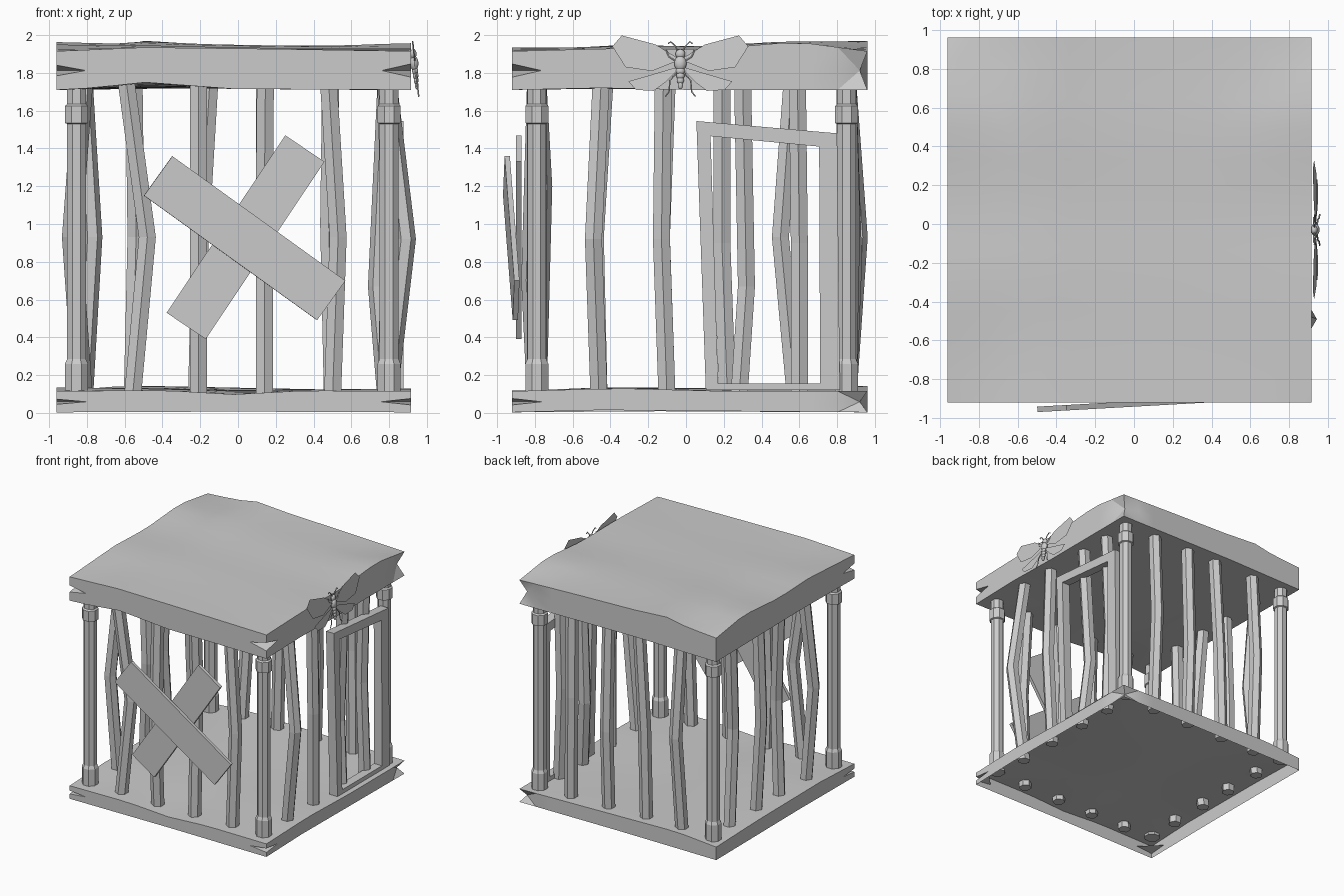
import bpy, bmesh, math
from mathutils import Vector, Matrix

if "Cube" in bpy.data.objects:
    bpy.data.objects.remove(bpy.data.objects["Cube"])

X0, X1, Y0, Y1 = -0.96, 0.915, -0.92, 0.96


def mesh_obj(name, bm):
    bmesh.ops.recalc_face_normals(bm, faces=bm.faces[:])
    me = bpy.data.meshes.new(name)
    bm.to_mesh(me)
    bm.free()
    ob = bpy.data.objects.new(name, me)
    bpy.context.collection.objects.link(ob)
    return ob


def activate(ob):
    bpy.ops.object.select_all(action='DESELECT')
    ob.select_set(True)
    bpy.context.view_layer.objects.active = ob


def lerp_profile(pts, t):
    pts = [(0, 0)] + pts + [(1, 0)]
    for (a, ha), (b, hb) in zip(pts, pts[1:]):
        if t <= b:
            return ha + (hb - ha) * (t - a) / (b - a)
    return 0


def height(profiles, u, v):
    """Average of the edge profiles (front, back, left, right), weighted by nearness."""
    w = [1 / (d * d + 1e-6) for d in (v, 1 - v, u, 1 - u)]
    h = [lerp_profile(p, t) for p, t in zip(profiles, (u, u, v, v))]
    return sum(a * b for a, b in zip(w, h)) / sum(w)


def slab(name, z0, z1, top, bottom, notch_h, open_below=False):
    """Warped board with split corners."""
    n = 12
    bm = bmesh.new()
    grids = []
    for z, p in ((z0, bottom), (z1, top)):
        g = [[bm.verts.new((X0 + (X1 - X0) * i / n, Y0 + (Y1 - Y0) * j / n,
                            z + height(p, i / n, j / n)))
              for j in range(n + 1)] for i in range(n + 1)]
        grids.append(g)
        for i in range(n):
            for j in range(n):
                bm.faces.new((g[i][j], g[i + 1][j], g[i + 1][j + 1], g[i][j + 1]))
    lo, hi = grids
    rim = ([(i, 0) for i in range(n)] + [(n, j) for j in range(n)]
           + [(i, n) for i in range(n, 0, -1)] + [(0, j) for j in range(n, 0, -1)])
    # side walls; the back right corner is dented at mid height
    mid = {k: bm.verts.new((lo[k[0]][k[1]].co + hi[k[0]][k[1]].co) / 2) for k in rim}
    mid[(n, n)].co += Vector((-.045, -.04, 0))
    for p, q in zip(rim, rim[1:] + rim[:1]):
        bm.faces.new((lo[p[0]][p[1]], lo[q[0]][q[1]], mid[q], mid[p]))
        bm.faces.new((mid[p], mid[q], hi[q[0]][q[1]], hi[p[0]][p[1]]))
    bmesh.ops.triangulate(bm, faces=bm.faces[:])
    ob = mesh_obj(name, bm)
    # split wood notches at the two front corners
    zm = (z0 + z1) / 2
    for cx, ax, k in ((X0, .155, .8), (X1, -.155, 1)):
        bm = bmesh.new()
        a, b, c = Vector((cx + ax, Y0, zm)), Vector((cx, Y0 + .155, zm)), Vector((cx, Y0, zm))
        m = (a + b) / 2
        # push the wedge past the faces so that it cuts cleanly
        a2, b2 = m + (a - m) * 1.5, m + (b - m) * 1.5
        push, dz = (c - m) * 2, Vector((0, 0, notch_h * k * 2))
        v = [bm.verts.new(p) for p in (a2, b2, a2 + push + dz, b2 + push + dz,
                                       a2 + push - dz, b2 + push - dz)]
        for f in ((0, 1, 3, 2), (0, 1, 5, 4), (2, 3, 5, 4), (0, 2, 4), (1, 3, 5)):
            bm.faces.new([v[q] for q in f])
        cut = mesh_obj("notch_cutter", bm)
        cut.hide_render = True
        mod = ob.modifiers.new("notch", 'BOOLEAN')
        mod.operation, mod.object, mod.solver = 'DIFFERENCE', cut, 'EXACT'
        activate(ob)
        bpy.ops.object.modifier_apply(modifier=mod.name)
        bpy.data.objects.remove(cut)
    if open_below:
        bm = bmesh.new()
        bm.from_mesh(ob.data)
        low = [f for f in bm.faces if max(v.co.z for v in f.verts) < z0 + .03
               and abs(f.normal.z) > .8]
        bmesh.ops.delete(bm, geom=low, context='FACES')
        bm.to_mesh(ob.data)
        bm.free()
    activate(ob)
    bpy.ops.object.shade_smooth_by_angle(angle=math.radians(30))
    return ob


def column(name, rings, sides, turn=0.0):
    """Faceted column through (x, y, z, radius) rings."""
    bm = bmesh.new()
    loops = [[bm.verts.new((x + r * math.cos(turn + math.tau * k / sides),
                            y + r * math.sin(turn + math.tau * k / sides), z))
              for k in range(sides)] for x, y, z, r in rings]
    for p, q in zip(loops, loops[1:]):
        for k in range(sides):
            m = (k + 1) % sides
            bm.faces.new((p[k], p[m], q[m], q[k]))
    bm.faces.new(loops[0])
    bm.faces.new(loops[-1])
    return mesh_obj(name, bm)


# floor (a shell open underneath) and roof boards
slab("roof_board", 1.71, 1.915,
     ([(.25, .02), (.6, .012)], [(.15, .02), (.25, .055), (.42, .035), (.7, .02)],
      [(.33, .035), (.55, .02), (.8, .055)], [(.3, .015), (.55, .01), (.8, .05)]),
     ([(.1, .01), (.25, .04), (.5, .005)], [(.4, .01), (.7, .005)],
      [(.4, .01)], [(.25, .01), (.5, .0)]), .035)
slab("floor_board", .003, .115,
     ([(.3, .005), (.5, -.017), (.7, .003)], [(.2, .03), (.6, .015)],
      [(.25, .02), (.7, .015)], [(.3, .015), (.6, .0)]),
     ([(.5, .004)], [(.5, .004)], [(.4, .006)], [(.25, .012)]), .017, True)

# corner posts with collars
for px, sx in ((-.855, "left"), (.8, "right")):
    for py, sy in ((-.79, "front"), (.85, "back")):
        r, c = .054, .066
        column(f"post_{sy}_{sx}", [(px, py, z, q) for z, q in (
            (.1, c), (.26, c), (.285, r), (1.53, r), (1.535, c),
            (1.625, c), (1.635, r), (1.75, r))], 8, math.pi / 8)

# bent bars: (base, mid, top) along the wall, outward bend, bend height
WALLS = {
    "front": [(-.56, -.48, -.59, -.02, .93), (-.21, -.21, -.21, .03, .7),
              (.14, .14, .145, -.03, 1.2), (.5, .53, .48, .0, .93)],
    "back": [(-.56, -.54, -.55, .06, .93), (-.22, -.2, -.15, .0, .9),
             (.14, .14, .14, .03, .8), (.5, .48, .49, .02, 1.0)],
    "left": [(-.46, -.48, -.43, .06, .93), (-.1, -.13, -.1, -.05, .93),
             (.22, .19, .19, .03, .9), (.58, .5, .56, -.02, .93)],
    "right": [(-.46, -.49, -.45, .1, .92), (-.1, -.13, -.12, .02, .92),
              (.28, .32, .3, -.05, .67), (.6, .6, .59, -.03, .9)],
}
POS = {"front": (-.79, -1), "back": (.85, 1), "left": (-.82, -1), "right": (.79, 1)}
for wall, bars in WALLS.items():
    pos, s = POS[wall]
    for i, (b, m, t, out, mz) in enumerate(bars):
        rings = []
        for a, o, z in ((b, 0, .07), (m, out, mz), (t, 0, 1.74)):
            d = pos + s * o
            rings.append(((a, d) if wall in ("front", "back") else (d, a)) + (z, .052))
        column(f"{wall}_bar_{i + 1}", rings, 6, 0 if wall in ("left", "right") else math.pi / 6)

# crooked door frame on the right side
bm = bmesh.new()
outer = [(.105, .12), (.815, .12), (.80, 1.48), (.055, 1.545)]
inner = [(.17, .155), (.71, .155), (.705, 1.41), (.13, 1.465)]
vs = [[bm.verts.new((x, y, z)) for y, z in loop] for x in (.80, .875) for loop in (outer, inner)]
for k in range(4):
    m = (k + 1) % 4
    for p, q in ((0, 1), (2, 3), (0, 2), (1, 3)):
        bm.faces.new((vs[p][k], vs[p][m], vs[q][m], vs[q][k]))
mesh_obj("door_frame", bm)

# crossed planks nailed to the front
for name, loc, ang, yaw, w in (("plank_outer", (.035, -.925, .925), 35.7, 3.2, .257),
                               ("plank_inner", (.04, -.885, .93), -56.2, 0, .25)):
    bm = bmesh.new()
    bmesh.ops.create_cube(bm, size=1, matrix=Matrix.Translation(loc)
                          @ Matrix.Rotation(math.radians(yaw), 4, 'Z')
                          @ Matrix.Rotation(math.radians(ang), 4, 'Y')
                          @ Matrix.Diagonal((1.13, .028, w, 1)))
    mesh_obj(name, bm)

# moth on the roof edge: (side, height), leaning outward toward the bottom
def moth_pt(side, z, lift=0.0):
    return Vector((.917 + (2 - z) * .11 + lift, side - .03, z))


bm = bmesh.new()
for z, rx, rz in ((1.9, .026, .026), (1.85, .033, .04), (1.81, .024, .022),
                  (1.785, .022, .02), (1.76, .019, .02), (1.735, .014, .022)):
    bmesh.ops.create_uvsphere(bm, u_segments=10, v_segments=7, radius=1,
                              matrix=Matrix.Translation(moth_pt(0, z))
                              @ Matrix.Diagonal((.7 * rx, rx, rz, 1)))
body = mesh_obj("moth_body", bm)
activate(body)
bpy.ops.object.shade_smooth_by_angle(angle=math.radians(40))
UPPER = [(.02, 1.87), (.13, 1.95), (.31, 1.998), (.36, 1.94), (.29, 1.83), (.15, 1.81)]
LOWER = [(.02, 1.83), (.12, 1.8), (.275, 1.755), (.235, 1.71), (.14, 1.705), (.08, 1.75)]
FEELERS = {"antenna": [(.012, 1.91), (.025, 1.94), (.05, 1.965), (.065, 1.955)],
           "front_leg": [(.02, 1.86), (.06, 1.885), (.075, 1.92)],
           "hind_leg": [(.02, 1.8), (.055, 1.76), (.06, 1.7), (.08, 1.675)]}
for s, side in ((-1, "left"), (1, "right")):
    for nm, outline, lift in (("upper", UPPER, .004), ("lower", LOWER, -.002)):
        bm = bmesh.new()
        root = bm.verts.new(moth_pt(0, outline[0][1], lift))
        rim = [bm.verts.new(moth_pt(s * a, z, lift)) for a, z in outline]
        for p, q in zip(rim, rim[1:]):
            bm.faces.new((root, p, q))
        mesh_obj(f"moth_{nm}_wing_{side}", bm)
    for nm, pts in FEELERS.items():
        cu = bpy.data.curves.new(f"moth_{nm}_{side}", 'CURVE')
        cu.dimensions, cu.bevel_depth, cu.bevel_resolution = '3D', .004, 1
        sp = cu.splines.new('POLY')
        sp.points.add(len(pts) - 1)
        for p, (a, z) in zip(sp.points, pts):
            p.co = (*moth_pt(s * a, z, .004), 1)
        bpy.context.collection.objects.link(bpy.data.objects.new(cu.name, cu))
